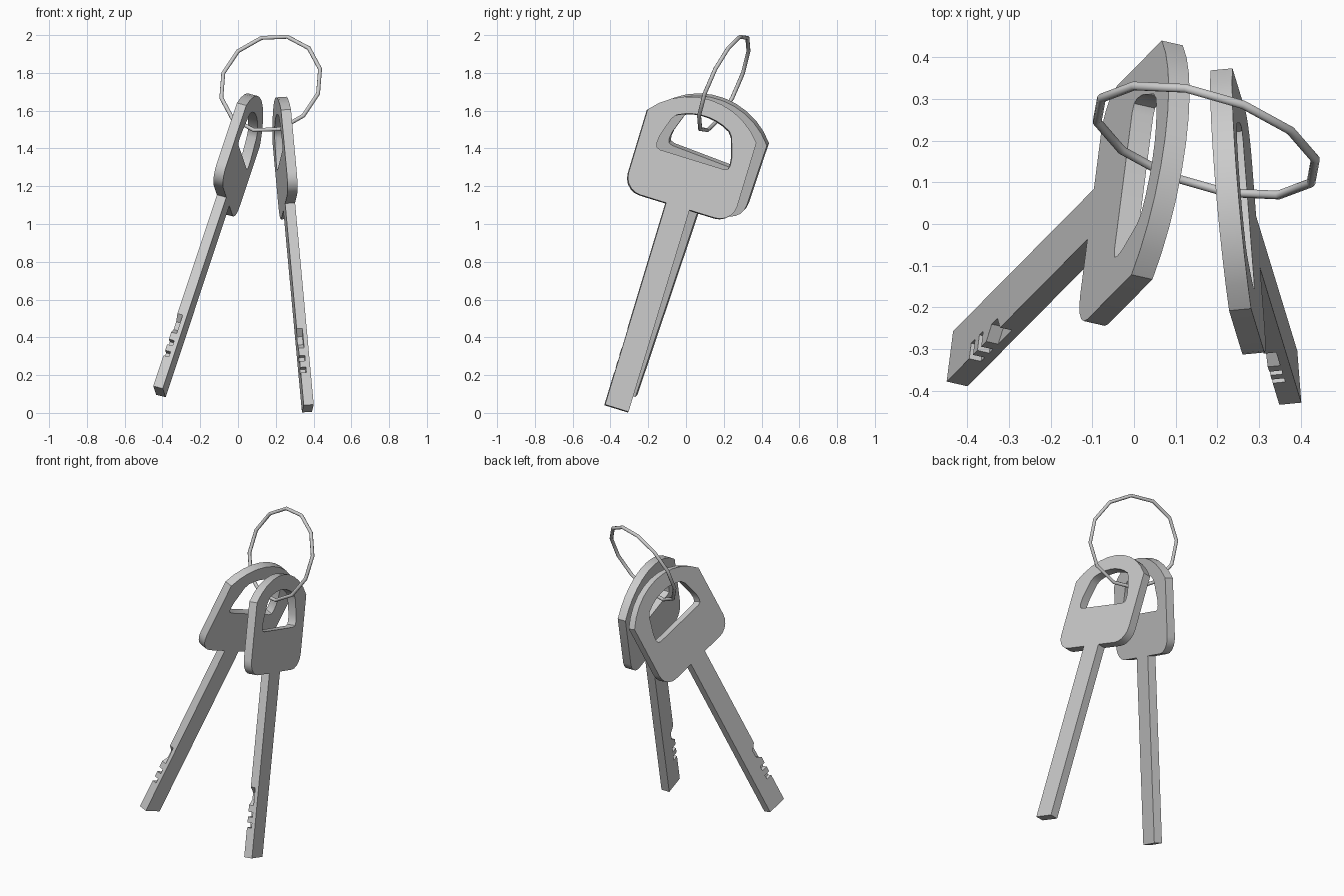
import bpy, bmesh, math
from mathutils import Vector, Matrix

if "Cube" in bpy.data.objects:
    bpy.data.objects.remove(bpy.data.objects["Cube"])

THICK = 0.053
steel = bpy.data.materials.new("steel_grey")
steel.diffuse_color = (0.6, 0.6, 0.6, 1)
steel.use_nodes = True
steel.node_tree.nodes["Principled BSDF"].inputs["Base Color"].default_value = steel.diffuse_color


def arc(cx, cy, r, start, end, steps):
    return [(cx + r * math.cos(math.radians(start + (end - start) * i / steps)),
             cy + r * math.sin(math.radians(start + (end - start) * i / steps)))
            for i in range(steps + 1)]


def slab(name, loops, z0, z1):
    """Flat plate from an outline, further loops are holes."""
    bm = bmesh.new()
    edges = []
    for pts in loops:
        vs = [bm.verts.new((x, y, z0)) for x, y in pts]
        edges += [bm.edges.new((vs[i - 1], vs[i])) for i in range(len(vs))]
    bmesh.ops.triangle_fill(bm, use_beauty=True, edges=edges, normal=(0, 0, 1))
    geo = bmesh.ops.extrude_face_region(bm, geom=bm.faces[:])["geom"]
    bmesh.ops.translate(bm, vec=(0, 0, z1 - z0),
                        verts=[g for g in geo if isinstance(g, bmesh.types.BMVert)])
    bmesh.ops.recalc_face_normals(bm, faces=bm.faces[:])
    mesh = bpy.data.meshes.new(name)
    bm.to_mesh(mesh)
    bm.free()
    ob = bpy.data.objects.new(name, mesh)
    bpy.context.collection.objects.link(ob)
    mesh.materials.append(steel)
    return ob


def select(ob):
    bpy.ops.object.select_all(action='DESELECT')
    ob.select_set(True)
    bpy.context.view_layer.objects.active = ob


def frame(x, y, origin):
    x, y = Vector(x), Vector(y).normalized()
    x = (x - y * x.dot(y)).normalized()
    z = x.cross(y)
    m = Matrix((x, y, z)).transposed().to_4x4()
    m.translation = Vector(origin)
    return m


# Key profile: x across, y along the key from the blade tip
half = math.degrees(math.asin(0.302 / 0.385))
right = [(0.065, 0.0), (0.065, 1.12)] + arc(0.207, 1.215, 0.095, -90, 0, 5)
outline = (right + arc(0, 1.327, 0.385, 90 - half, 90 + half, 10)
           + [(-x, y) for x, y in reversed(right)])
hole_right = [(0.178, 1.38), (0.198, 1.388), (0.204, 1.41), (0.2, 1.45), (0.168, 1.555)]
hole = (hole_right + arc(0, 1.327, 0.295, 60, 120, 7)
        + [(-x, y) for x, y in reversed(hole_right)])

# Bitting cuts on one edge, part way through the thickness
cuts = [[(-0.09, 0.45), (-0.03, 0.39), (-0.03, 0.345), (-0.09, 0.295)],
        [(-0.09, 0.245), (-0.025, 0.245), (-0.025, 0.275), (-0.09, 0.275)],
        [(-0.09, 0.18), (-0.025, 0.18), (-0.025, 0.21), (-0.09, 0.21)]]


def make_key(name, matrix):
    key = slab(name, [outline, hole], 0, THICK)
    for pts in cuts:
        cutter = slab("cutter", [pts], -0.02, 0.03)
        cutter.hide_render = True
        mod = key.modifiers.new("cut", 'BOOLEAN')
        mod.operation, mod.solver, mod.object = 'DIFFERENCE', 'EXACT', cutter
        select(key)
        bpy.ops.object.modifier_apply(modifier=mod.name)
        bpy.data.objects.remove(cutter)
    key.matrix_world = matrix
    select(key)
    bpy.ops.object.shade_smooth_by_angle(angle=math.radians(30))


# Left key and right key hang at different angles
make_key("left_key", frame((0.072, 0.557, -0.211), (0.301, 0.304, 0.904),
                           (-0.441, -0.317, 0.119)))
m = frame((-0.045, 0.575, -0.17), (-0.088, 0.288, 0.953), (0.396, -0.366, 0.025))
make_key("right_key", m @ Matrix.Translation((0, 0, -THICK)))

# Twelve-sided split ring through both heads
bpy.ops.mesh.primitive_torus_add(major_segments=12, minor_segments=8,
                                 major_radius=0.276, minor_radius=0.011)
ring = bpy.context.object
ring.name = "key_ring"
ring.data.materials.append(steel)
ring.matrix_world = (frame((0.2625, -0.074, 0.0135), (0.02, 0.107, 0.248),
                           (0.173, 0.2, 1.744))
                     @ Matrix.Rotation(math.radians(15), 4, 'Z'))
select(ring)
bpy.ops.object.shade_smooth_by_angle(angle=math.radians(50))
